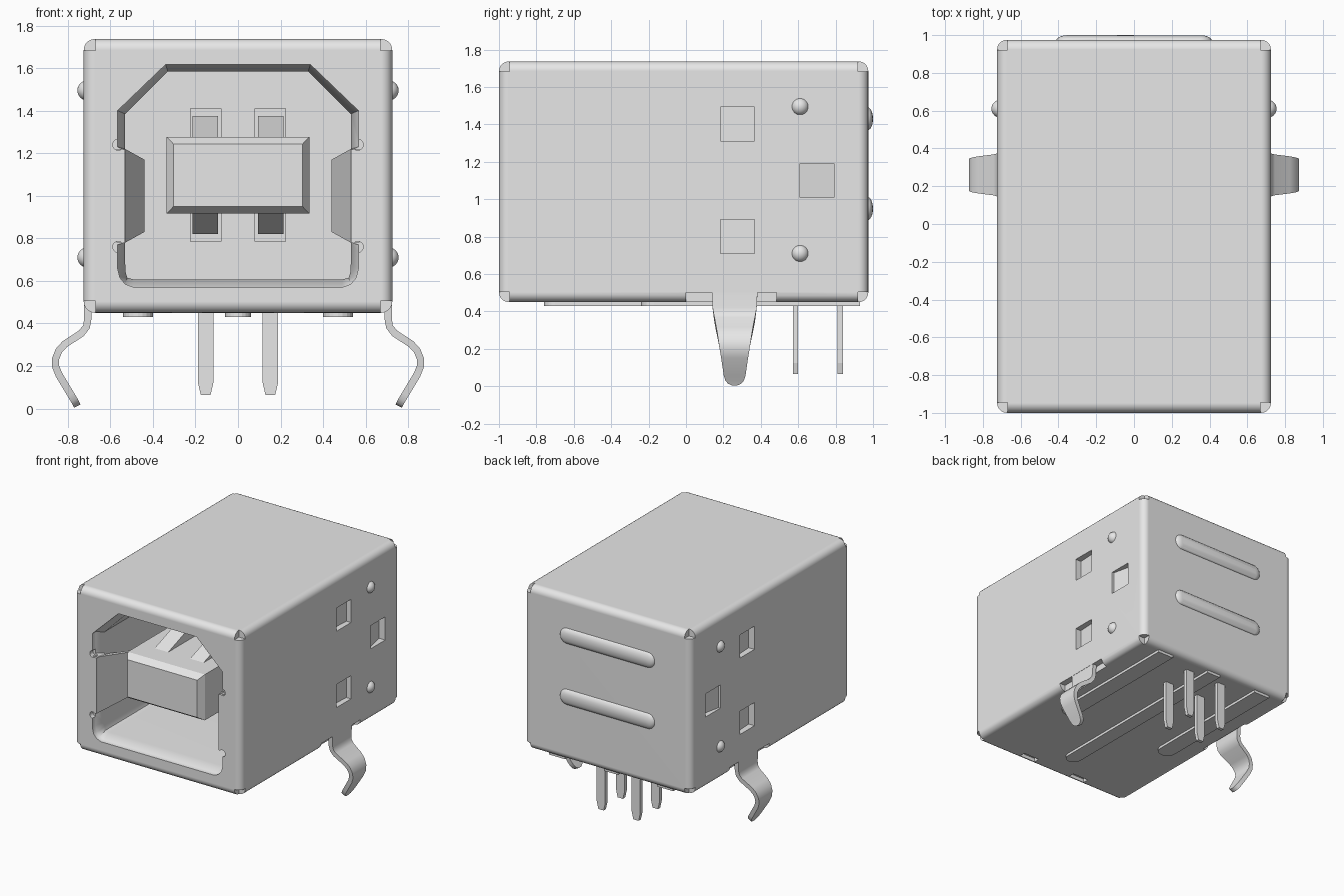
import bpy, bmesh, math
from mathutils import Vector, Matrix

cube = bpy.data.objects.get("Cube")
if cube:
    bpy.data.objects.remove(cube, do_unlink=True)

metal = bpy.data.materials.new("light_grey")
metal.use_nodes = True
GREY = (0.8, 0.8, 0.8, 1)
metal.diffuse_color = GREY
metal.node_tree.nodes["Principled BSDF"].inputs["Base Color"].default_value = GREY


def finish(name, bm, smooth=True):
    bmesh.ops.recalc_face_normals(bm, faces=bm.faces)
    me = bpy.data.meshes.new(name)
    bm.to_mesh(me)
    bm.free()
    me.materials.append(metal)
    ob = bpy.data.objects.new(name, me)
    bpy.context.scene.collection.objects.link(ob)
    if smooth:
        smooth_angle(ob)
    return ob


def smooth_angle(ob):
    bpy.ops.object.select_all(action='DESELECT')
    ob.select_set(True)
    bpy.context.view_layer.objects.active = ob
    bpy.ops.object.shade_smooth_by_angle(angle=math.radians(32))


def box(name, x, y, z, bevel=0.0):
    """Box from (min, max) ranges, with optional rounded edges."""
    bm = bmesh.new()
    bmesh.ops.create_cube(bm, size=1)
    for v in bm.verts:
        v.co = [r[0] if c < 0 else r[1] for c, r in zip(v.co, (x, y, z))]
    if bevel:
        bmesh.ops.bevel(bm, geom=bm.edges[:], offset=bevel, segments=5,
                        profile=0.5, affect='EDGES')
    return finish(name, bm, False)


def loft(name, rings, smooth=False):
    """Closed solid skinned through rings of equal length."""
    bm = bmesh.new()
    vs = [[bm.verts.new(p) for p in ring] for ring in rings]
    n = len(vs[0])
    for a, b in zip(vs, vs[1:]):
        for i in range(n):
            j = (i + 1) % n
            bm.faces.new((a[i], a[j], b[j], b[i]))
    bm.faces.new(vs[0])
    bm.faces.new(vs[-1])
    return finish(name, bm, smooth)


def rect(x, z, y):
    return [(x[0], y, z[0]), (x[1], y, z[0]), (x[1], y, z[1]), (x[0], y, z[1])]


def rng(a, b, s=1):
    return tuple(sorted((a * s, b * s)))


# Shell block with rolled edges
shell = box("shell", (-0.725, 0.725), (-1, 0.975), (0.45, 1.737), 0.052)
cutters = []

# Socket opening: wide rim that tapers into the cavity
OUTER = [(0.34, 1.617), (0.566, 1.40), (0.566, 1.23), (0.53, 1.215), (0.53, 0.78),
         (0.566, 0.77), (0.566, 0.66), (0.555, 0.615), (0.53, 0.585), (0.49, 0.57)]
INNER = [(0.33, 1.585), (0.53, 1.385), (0.53, 1.22), (0.527, 1.20), (0.527, 0.80),
         (0.53, 0.78), (0.53, 0.68), (0.528, 0.64), (0.52, 0.615), (0.49, 0.607)]


def outline(half, y):
    return [(x, y, z) for x, z in half] + [(-x, y, z) for x, z in reversed(half)]


cutters.append(loft("cut_cavity", [outline(OUTER, -1.05), outline(OUTER, -0.96),
                                   outline(INNER, -0.90), outline(INNER, 0.1)]))

for s in (-1, 1):
    # Small round reliefs beside the flaps
    for z in (1.24, 0.76):
        bm = bmesh.new()
        bmesh.ops.create_cone(bm, cap_ends=True, segments=16, radius1=0.026, radius2=0.026,
                              depth=0.1, matrix=Matrix.Translation((s * 0.563, -1.01, z))
                              @ Matrix.Rotation(math.pi / 2, 4, 'X'))
        cutters.append(finish("cut_relief", bm, False))
    # Corner reliefs
    for y in ((-1.1, -0.945), (0.92, 1.1)):
        for z in ((0.3, 0.505), (1.682, 1.9)):
            cutters.append(box("cut_corner", rng(0.67, 0.9, s), y, z))
    # Lanced side windows with sloping floors
    for y0, z0, d0, d1 in ((0.185, 1.31, 0.05, 0.04), (0.185, 0.71, 0.05, 0.04),
                           (0.61, 1.01, 0.015, 0.055)):
        cutters.append(loft("cut_window", [
            rect(rng(0.725 - d0, 0.8, s), (z0, z0 + 0.182), y0),
            rect(rng(0.725 - d1, 0.8, s), (z0, z0 + 0.182), y0 + 0.182)]))
    # Slot around each spring leg and shallow recesses under the front edge
    cutters.append(box("cut_leg_slot", rng(0.675, 0.9, s), (0.0, 0.485), (0.3, 0.5)))
    cutters.append(box("cut_recess", rng(0.17, 0.31, s), (-0.96, -0.91), (0.3, 0.48)))
    # Contact slots in the back of the cavity
    for z in ((1.2, 1.41), (0.785, 1.0)):
        cutters.append(box("cut_contact_slot", rng(0.08, 0.223, s), (0.05, 0.25), z))

for c in cutters:
    c.hide_render = True
    m = shell.modifiers.new("cut", 'BOOLEAN')
    m.operation, m.solver, m.object = 'DIFFERENCE', 'EXACT', c
    bpy.context.view_layer.objects.active = shell
    bpy.ops.object.modifier_apply(modifier=m.name)
for c in cutters:
    bpy.data.objects.remove(c, do_unlink=True)
smooth_angle(shell)
wn = shell.modifiers.new("flat_shading", 'WEIGHTED_NORMAL')
wn.keep_sharp = True

# Tongue with chamfered front
TX, TZ = (-0.335, 0.335), (0.917, 1.277)
loft("tongue", [rect((-0.303, 0.303), (0.95, 1.243), -0.94),
                rect(TX, TZ, -0.89), rect(TX, TZ, 0.28)])

for s in (-1, 1):
    side = "left" if s > 0 else "right"
    # Ramped contacts above and below the tongue
    cx = rng(0.095, 0.213, s)
    for label, z_in, z_out in (("upper", 1.26, 1.375), ("lower", 0.935, 0.82)):
        loft(f"{label}_contact_{side}", [rect(cx, rng(1.1, z_in), -0.78),
                                         rect(cx, rng(1.1, z_out), -0.45),
                                         rect(cx, rng(1.1, z_out), 0.24)])

    # Flaps bent into the socket
    loft(f"socket_flap_{side}", [
        rect(rng(0.53, 0.57, s), (0.78, 1.22), -0.985),
        rect(rng(0.44, 0.47, s), (0.83, 1.17), -0.68)])

    # Spring legs: tapering strip along a bent path
    path = [(0.706, 0.56, 0.125), (0.706, 0.42, 0.118), (0.712, 0.385, 0.113),
            (0.735, 0.355, 0.108), (0.815, 0.302, 0.098), (0.842, 0.272, 0.092),
            (0.857, 0.235, 0.086), (0.857, 0.198, 0.079), (0.842, 0.16, 0.072),
            (0.785, 0.065, 0.058), (0.77, 0.04, 0.050), (0.760, 0.022, 0.036),
            (0.755, 0.012, 0.014)]
    rings = []
    for i, (x, z, w) in enumerate(path):
        a, b = path[max(i - 1, 0)], path[min(i + 1, len(path) - 1)]
        t = Vector((b[0] - a[0], b[1] - a[1])).normalized() * 0.017
        rings.append([(s * (x + k * t.y), 0.26 + h * w, z - k * t.x)
                      for k, h in ((1, 1), (1, -1), (-1, -1), (-1, 1))])
    loft(f"spring_leg_{side}", rings, True)

    # Solder pins with tapered tips
    for label, y in (("front", 0.585), ("rear", 0.825)):
        px = s * 0.152
        loft(f"{label}_pin_{side}", [
            [(px + a * w, y + b * 0.014, z) for a, b in ((-1, -1), (1, -1), (1, 1), (-1, 1))]
            for z, w in ((0.5, 0.037), (0.125, 0.037), (0.065, 0.023))])

    # Round dimples on the sides
    for label, z in (("upper", 1.495), ("lower", 0.71)):
        bm = bmesh.new()
        bmesh.ops.create_uvsphere(bm, u_segments=24, v_segments=12, radius=0.047,
                                  matrix=Matrix.Translation((s * 0.708, 0.61, z)))
        finish(f"{label}_dimple_{side}", bm)

# Embossed ribs across the back
for label, z in (("upper", 1.43), ("lower", 0.95)):
    bm = bmesh.new()
    bmesh.ops.create_uvsphere(bm, u_segments=24, v_segments=12, radius=0.062)
    for v in bm.verts:
        v.co = (v.co.x + math.copysign(0.35, v.co.x), 0.97 + v.co.y * 0.48, z + v.co.z)
    finish(f"{label}_rib", bm)

# Housing runners under the shell, round at their front ends
for label, x, half, y0 in (("right", -0.47, 0.07, -0.24), ("middle", 0, 0.06, -0.76),
                           ("left", 0.47, 0.07, -0.24)):
    pts = [(x - half, 0.93), (x + half, 0.93)]
    pts += [(x + half * math.cos(a), y0 + half - half * math.sin(a))
            for a in (math.pi * i / 10 for i in range(11))]
    loft(f"{label}_runner", [[(px, py, z) for px, py in pts] for z in (0.43, 0.47)])
